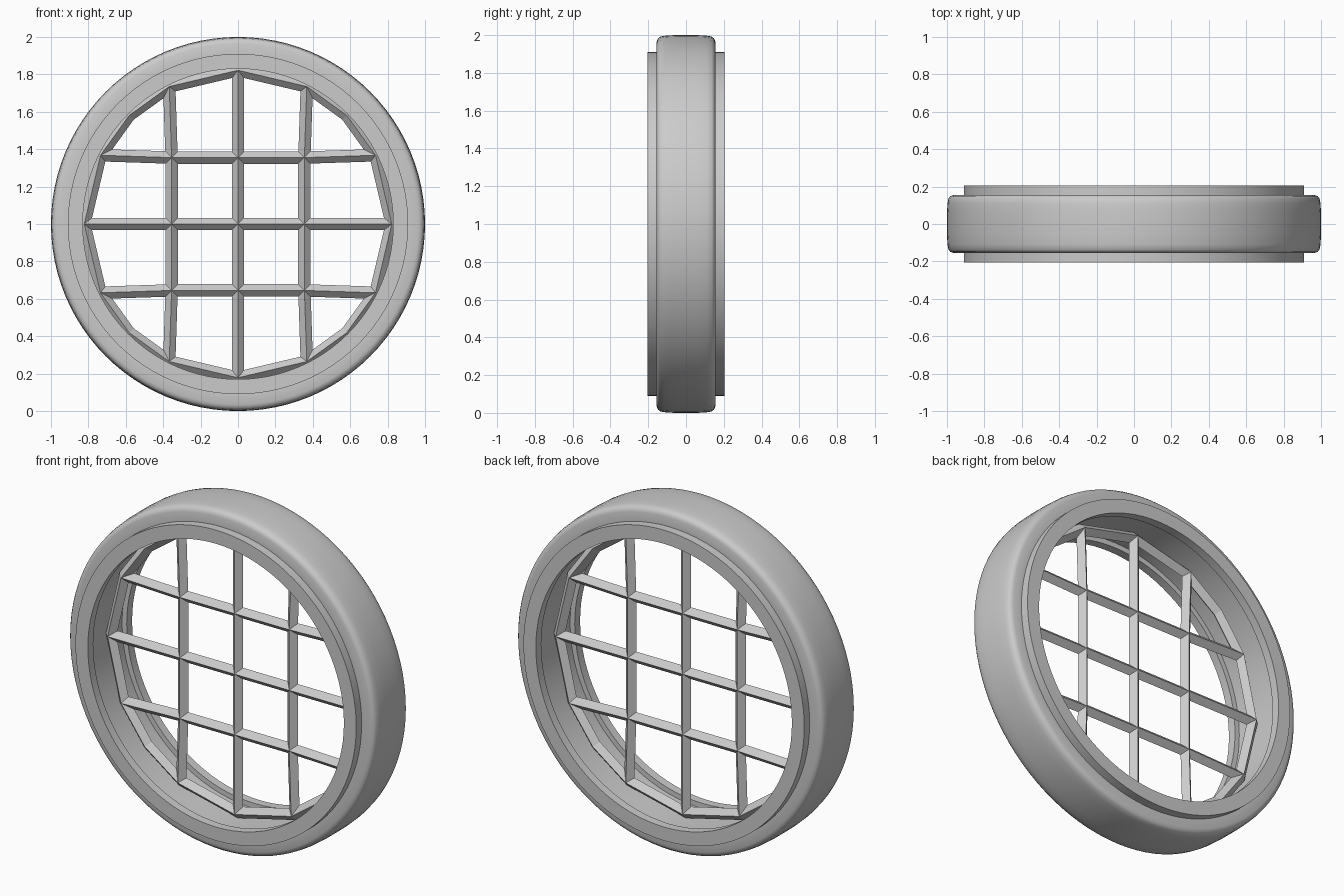
import bpy, bmesh, math
from mathutils import Vector

if "Cube" in bpy.data.objects:
    bpy.data.objects.remove(bpy.data.objects["Cube"])

CENTER_Z = 1.0


def make_object(name, bm):
    bmesh.ops.recalc_face_normals(bm, faces=bm.faces)
    mesh = bpy.data.meshes.new(name)
    bm.to_mesh(mesh)
    bm.free()
    obj = bpy.data.objects.new(name, mesh)
    obj.location.z = CENTER_Z
    bpy.context.collection.objects.link(obj)
    bpy.ops.object.select_all(action='DESELECT')
    obj.select_set(True)
    bpy.context.view_layer.objects.active = obj
    return obj


# Round frame: half profile (radius, depth), mirrored front to back and lathed
half = [(0.86, 0.155), (0.83, 0.155), (0.83, 0.205), (0.91, 0.205), (0.91, 0.155),
        (0.965, 0.155), (0.982, 0.149), (0.992, 0.137), (0.997, 0.11), (1.0, 0.06)]
profile = half + [(r, -y) for r, y in reversed(half)]
SIDES = 96
bm = bmesh.new()
rings = []
for r, y in profile:
    rings.append([bm.verts.new((r * math.cos(a), y, r * math.sin(a)))
                  for a in (2 * math.pi * i / SIDES for i in range(SIDES))])
for k, ring in enumerate(rings):
    nxt = rings[(k + 1) % len(rings)]
    for i in range(SIDES):
        j = (i + 1) % SIDES
        bm.faces.new((ring[i], ring[j], nxt[j], nxt[i]))
frame = make_object("round_frame", bm)
bpy.ops.object.shade_smooth_by_angle(angle=math.radians(35))

# Window lattice: 4 x 4 grid whose rim is pulled onto a circle, turned into bars
RIM, INNER = 0.822, 0.355
bm = bmesh.new()
grid = {}
for i in range(-2, 3):
    for j in range(-2, 3):
        p = Vector((i, 0, j))
        p = p.normalized() * RIM if max(abs(i), abs(j)) == 2 else p * INNER
        grid[i, j] = bm.verts.new(p)
for i in range(-2, 2):
    for j in range(-2, 2):
        bm.faces.new((grid[i, j], grid[i + 1, j], grid[i + 1, j + 1], grid[i, j + 1]))
lattice = make_object("window_lattice", bm)
wire = lattice.modifiers.new("bars", 'WIREFRAME')
wire.thickness = 0.066
wire.use_boundary = True
wire.use_even_offset = True
